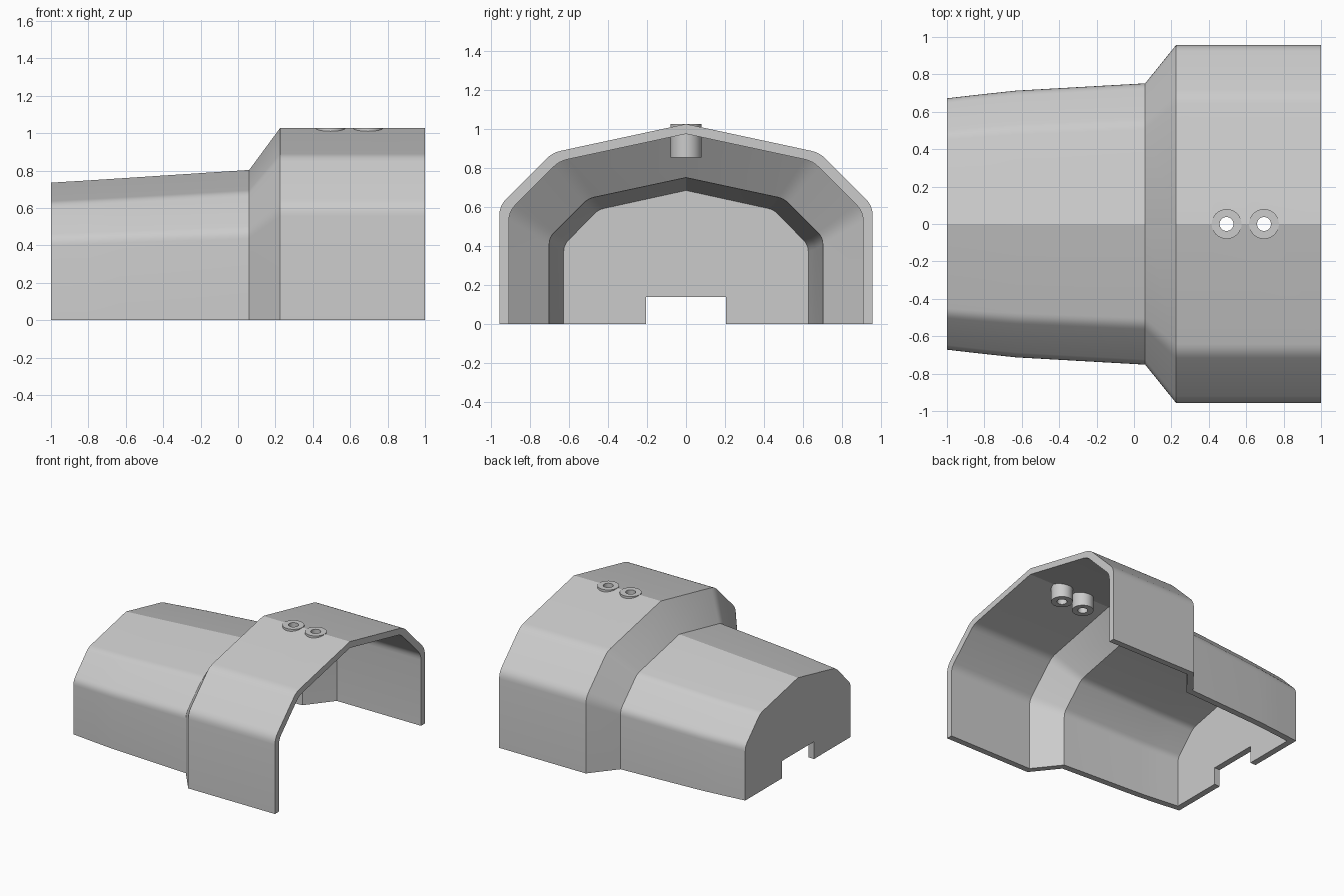
import bpy, bmesh, math
from mathutils import Vector, Matrix

if "Cube" in bpy.data.objects:
    bpy.data.objects.remove(bpy.data.objects["Cube"])

grey = bpy.data.materials.new("plain grey")
grey.use_nodes = True
COLOUR = (0.6, 0.6, 0.6, 1)
grey.diffuse_color = COLOUR
grey.node_tree.nodes["Principled BSDF"].inputs["Base Color"].default_value = COLOUR


def make_object(name, bm):
    bmesh.ops.recalc_face_normals(bm, faces=bm.faces)
    mesh = bpy.data.meshes.new(name)
    bm.to_mesh(mesh)
    bm.free()
    mesh.materials.append(grey)
    obj = bpy.data.objects.new(name, mesh)
    bpy.context.collection.objects.link(obj)
    return obj


def fillet(before, corner, after, reach, steps=4):
    """Round a corner with a short curve that starts and ends `reach` away."""
    b, c, a = Vector(before), Vector(corner), Vector(after)
    p = c + (b - c).normalized() * reach
    q = c + (a - c).normalized() * reach
    ts = [i / steps for i in range(steps + 1)]
    return [(1 - t) ** 2 * p + 2 * t * (1 - t) * c + t * t * q for t in ts]


# Half of the arched section, from the foot up to the ridge
foot, side, shoulder, ridge = (0.957, 0), (0.957, 0.608), (0.685, 0.88), (0, 1.027)
half = [Vector(foot)] + fillet(foot, side, shoulder, 0.05) + fillet(side, shoulder, ridge, 0.045)
arch = half + [Vector(ridge)] + [Vector((-p.x, p.y)) for p in reversed(half)]


def loft(name, stations, base=0.0):
    """Closed solid through arches at (x, half width, ridge height)."""
    bm = bmesh.new()
    rings = []
    for x, width, height in stations:
        rings.append([bm.verts.new((x, p.x * width / foot[0],
                                    p.y * height / ridge[1] if p.y > 0 else base))
                      for p in arch])
    n = len(arch)
    for a, b in zip(rings, rings[1:]):
        for i in range(n):
            j = (i + 1) % n
            bm.faces.new((a[i], a[j], b[j], b[i]))
    bm.faces.new(rings[0])
    bm.faces.new(rings[-1])
    return make_object(name, bm)


def tube_cutter(name, x, radius):
    bm = bmesh.new()
    bmesh.ops.create_cone(bm, cap_ends=True, segments=32, radius1=radius, radius2=radius,
                          depth=0.6, matrix=Matrix.Translation((x, 0, 1)))
    return make_object(name, bm)


def subtract(obj, cutter):
    mod = obj.modifiers.new("cut", "BOOLEAN")
    mod.operation = "DIFFERENCE"
    mod.solver = "EXACT"
    mod.object = cutter
    bpy.context.view_layer.objects.active = obj
    bpy.ops.object.modifier_apply(modifier=mod.name)
    bpy.data.objects.remove(cutter)


def smooth(obj):
    bpy.ops.object.select_all(action="DESELECT")
    obj.select_set(True)
    bpy.context.view_layer.objects.active = obj
    bpy.ops.object.shade_smooth_by_angle(angle=math.radians(20))


# Hollow stepped cover
cover = loft("cover_shell", [(-1, 0.672, 0.735), (-0.8, 0.695, 0.747), (-0.63, 0.713, 0.758),
                             (0.06, 0.752, 0.803), (0.225, 0.957, 1.027), (1, 0.957, 1.027)])
hollow = loft("hollow", [(-0.95, 0.627, 0.686), (-0.8, 0.644, 0.696), (-0.63, 0.662, 0.707),
                         (0.084, 0.702, 0.752), (0.247, 0.908, 0.976), (1.1, 0.908, 0.976)],
              base=-0.1)
subtract(cover, hollow)

# Notch in the closed end wall
bm = bmesh.new()
bmesh.ops.create_cube(bm, size=1, matrix=Matrix.Translation((-1, 0, 0))
                      @ Matrix.Diagonal((0.3, 0.412, 0.28, 1)))
subtract(cover, make_object("notch", bm))

# Two flat-topped sleeves through the ridge
for number, x in enumerate((0.495, 0.695), 1):
    subtract(cover, tube_cutter("bore", x, 0.06))
    bm = bmesh.new()
    corners = [(0.037, 0.855), (0.08, 0.855), (0.08, 1.028), (0.037, 1.028)]
    loop = [bm.verts.new((r, 0, z)) for r, z in corners]
    edges = [bm.edges.new((loop[i], loop[(i + 1) % 4])) for i in range(4)]
    bmesh.ops.spin(bm, geom=loop + edges, cent=(0, 0, 0), axis=(0, 0, 1),
                   angle=math.tau, steps=32, use_merge=True)
    bmesh.ops.remove_doubles(bm, verts=bm.verts, dist=0.0005)
    bmesh.ops.translate(bm, verts=bm.verts, vec=(x, 0, 0))
    sleeve = make_object(f"ridge_sleeve_{number}", bm)
    smooth(sleeve)

smooth(cover)
